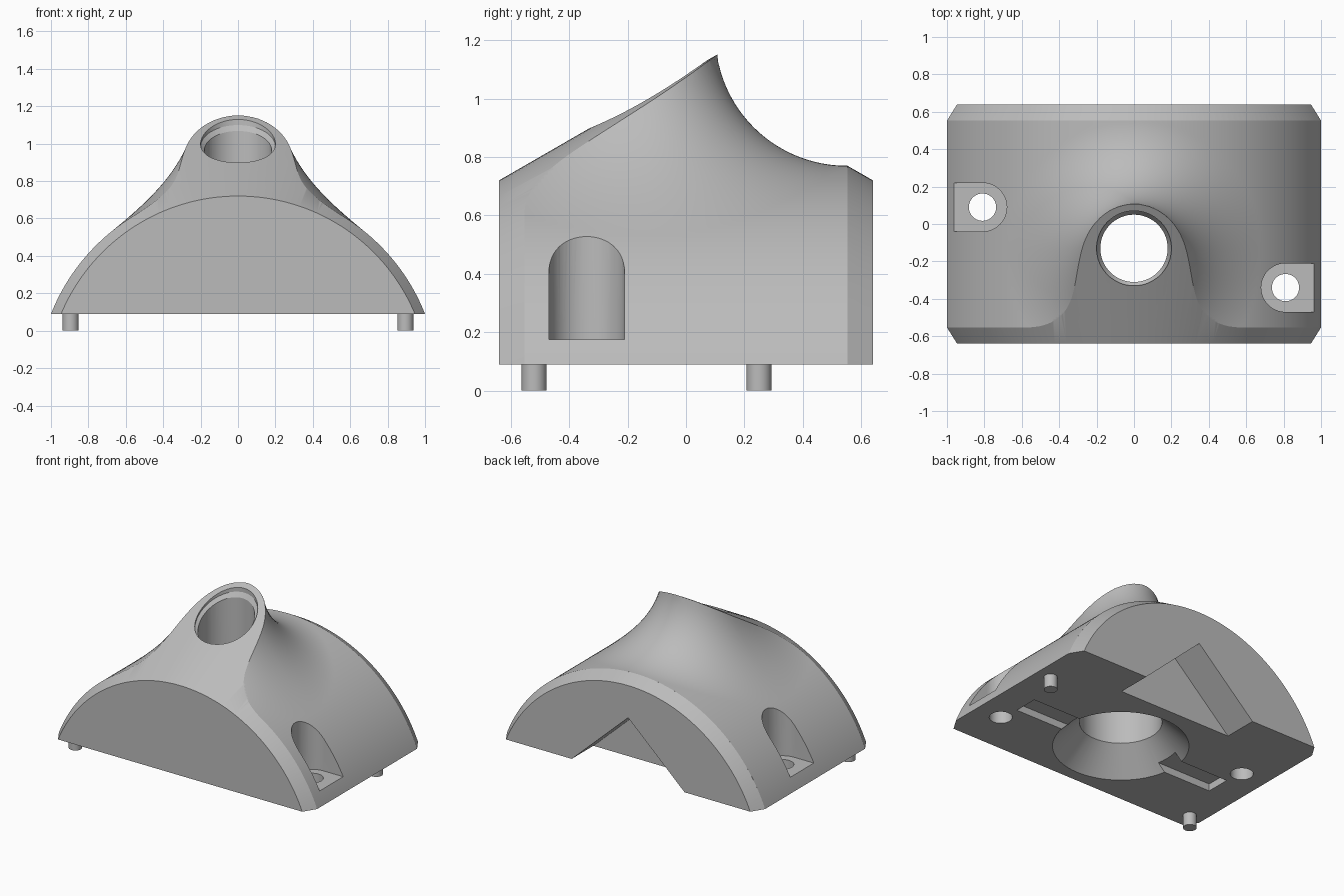
import bpy
import bmesh
from math import sin, cos, pi, sqrt, asin, radians

old = bpy.data.objects.get("Cube")
if old:
    bpy.data.objects.remove(old, do_unlink=True)

BASE = 0.09            # height of the flat underside
AXIS_Z = -0.305        # axis of the arched back
R = 1.075              # radius of the arched back
BORE_Y = -0.13         # centre of the vertical bore
SLOPE = 0.577          # 30 degree slope of the front cut

grey = bpy.data.materials.new("plain grey")
grey.use_nodes = True
grey.diffuse_color = (0.5, 0.5, 0.5, 1)
grey.node_tree.nodes["Principled BSDF"].inputs["Base Color"].default_value = (0.5, 0.5, 0.5, 1)


def make_object(name, bm):
    bmesh.ops.recalc_face_normals(bm, faces=bm.faces)
    mesh = bpy.data.meshes.new(name)
    bm.to_mesh(mesh)
    bm.free()
    mesh.materials.append(grey)
    obj = bpy.data.objects.new(name, mesh)
    bpy.context.collection.objects.link(obj)
    return obj


def loft(name, rings):
    """Closed solid from a list of equally long point rings."""
    bm = bmesh.new()
    loops = [[bm.verts.new(p) for p in ring] for ring in rings]
    n = len(loops[0])
    for a, b in zip(loops, loops[1:]):
        for i in range(n):
            j = (i + 1) % n
            bm.faces.new((a[i], a[j], b[j], b[i]))
    bm.faces.new(loops[0])
    bm.faces.new(loops[-1])
    return make_object(name, bm)


def lathe(name, profile, place, seg=64):
    """Turn (radius, height) points; place maps local to model coordinates."""
    return loft(name, [[place(r * cos(2 * pi * i / seg), r * sin(2 * pi * i / seg), h)
                        for i in range(seg)] for r, h in profile])


def prism(name, outline, low, high):
    return loft(name, [[(x, y, z) for x, y in outline] for z in (low, high)])


def activate(obj):
    bpy.ops.object.select_all(action='DESELECT')
    obj.select_set(True)
    bpy.context.view_layer.objects.active = obj


def boolean(obj, cutter, operation='DIFFERENCE'):
    activate(obj)
    mod = obj.modifiers.new("cut", 'BOOLEAN')
    mod.operation = operation
    mod.solver = 'EXACT'
    mod.object = cutter
    bpy.ops.object.modifier_apply(modifier=mod.name)
    bpy.data.objects.remove(cutter, do_unlink=True)


def flare(x, y):
    """Height of the flared collar above the arch."""
    dy = y - BORE_Y
    if dy < 0:
        dy *= 0.85
    r = min(max(sqrt(x * x + dy * dy), 0.23), 0.68)
    return 0.45 - sqrt(max(0.45 ** 2 - (0.68 - r) ** 2, 0))


# Arched body with the flared collar rising from it
NX, NY, END = 160, 120, 0.66
half = asin(sqrt(R * R - (BASE - AXIS_Z) ** 2) / R)
bm = bmesh.new()
rows = []
for j in range(NY + 1):
    y = -END + 2 * END * j / NY
    row = []
    for i in range(NX + 1):
        t = half * (2 * i / NX - 1)
        x = R * sin(t)
        row.append(bm.verts.new((x, y, AXIS_Z + R * cos(t) + flare(x, y))))
    rows.append(row)
for a, b in zip(rows, rows[1:]):
    for i in range(NX):
        bm.faces.new((a[i], a[i + 1], b[i + 1], b[i]))
bm.faces.new(rows[0])
bm.faces.new(rows[-1])
bm.faces.new([r[0] for r in rows] + [r[-1] for r in reversed(rows)])
body = make_object("arched_body", bm)

# Conical front cut and bevelled back end
envelope = lathe("end_envelope",
                 [(1.025, -0.64), (1.025 + SLOPE * 0.94, 0.3), (1.567, 0.5),
                  (1.075, 0.553), (1.025, 0.64)],
                 lambda a, b, h: (a, h, AXIS_Z + b), 192)
boolean(body, envelope, 'INTERSECT')

# Vertical bore, countersunk from below
boolean(body, lathe("bore_cutter",
                    [(0.52, 0), (0.26, 0.26), (0.26, 0.6), (0.18, 0.6), (0.18, 1.4)],
                    lambda a, b, h: (a, b + BORE_Y, h)))

# Shallow sloping rim at the mouth of the bore
boolean(body, lathe("rim_cutter", [(0.17, -0.06), (0.2, -0.03), (0.2, 0.3)],
                    lambda a, b, h: (a, b + BORE_Y, 1.014 + h + SLOPE * b)))

# Round-ended screw pockets, screw holes, underside slots and locating pins
for side, label, pocket_y, pin_y in ((1, "left", -0.34, 0.25), (-1, "right", 0.09, -0.52)):
    arc = [(side * (0.81 - 0.13 * cos(a)), pocket_y + 0.13 * sin(a))
           for a in [pi * (k / 24 - 0.5) for k in range(25)]]
    outline = [(side * 1.1, pocket_y - 0.13)] + arc + [(side * 1.1, pocket_y + 0.13)]
    boolean(body, prism("pocket_cutter", outline, 0.175, 0.9))
    boolean(body, lathe("screw_cutter", [(0.073, 0), (0.073, 0.4)],
                        lambda a, b, h: (side * 0.81 + a, pocket_y + b, h), 40))
    slot = [(side * x, -0.12 + y) for x, y in
            ((0.3, -0.085), (0.79, -0.085), (0.79, 0.085), (0.3, 0.085))]
    boolean(body, prism("slot_cutter", slot, 0, BASE + 0.05))
    pin = lathe(label + "_locating_pin", [(0.043, 0), (0.043, BASE + 0.005)],
                lambda a, b, h: (side * 0.895 + a, pin_y + b, h), 32)
    activate(pin)
    bpy.ops.object.shade_smooth_by_angle(angle=radians(30))

# Gable-shaped notch at the back, its sides carried on below the base
gable = ((-0.48, 0.05), (0.48, 0.05), (0, 0.495))
boolean(body, loft("notch_cutter", [[(x, y, z) for x, z in gable] for y in (0.4, 0.8)]))

activate(body)
bpy.ops.object.shade_smooth_by_angle(angle=radians(25))
